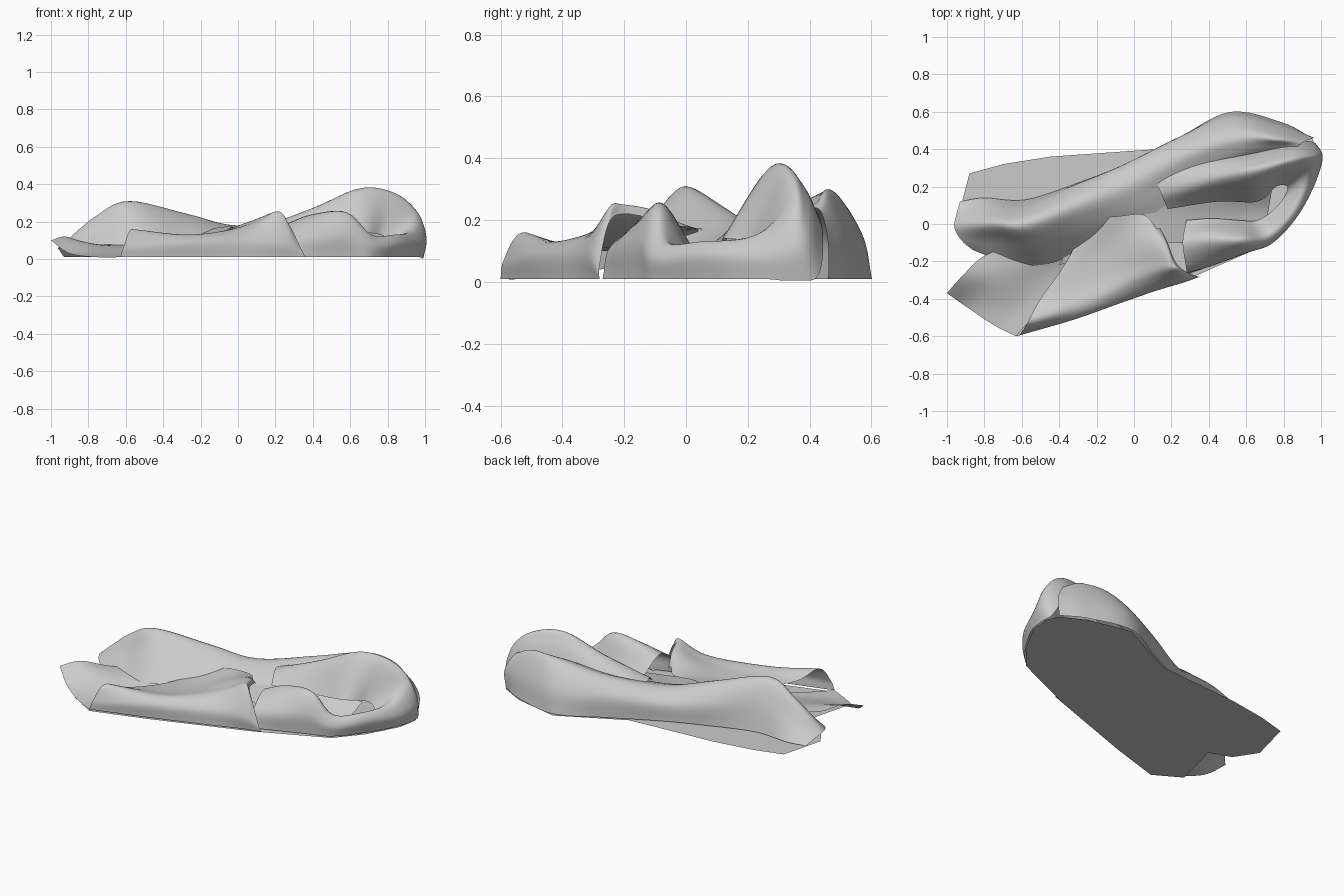
import bpy, bmesh, math
from mathutils import Vector


def curve_points(pts, steps):
    """Smooth path through a few control points."""
    p = [Vector(q) for q in pts]
    p = [p[0] * 2 - p[1]] + p + [p[-1] * 2 - p[-2]]
    out = []
    for i in range(1, len(p) - 2):
        a, b, c, d = p[i - 1:i + 3]
        for k in range(steps):
            t = k / steps
            out.append(0.5 * (2 * b + (c - a) * t + (2 * a - 5 * b + 4 * c - d) * t * t
                              + (3 * b - a - 3 * c + d) * t ** 3))
    return out + [p[-2]]


def cloth_fold(name, sections, steps=6):
    """Loft a smooth sheet through cross-sections."""
    rows = [curve_points(s, steps) for s in sections]
    cols = [curve_points(c, steps) for c in zip(*rows)]
    bm = bmesh.new()
    grid = [[bm.verts.new((v.x, v.y, max(v.z, 0.004))) for v in c] for c in cols]
    for a, b in zip(grid, grid[1:]):
        for i in range(len(a) - 1):
            bm.faces.new((a[i], a[i + 1], b[i + 1], b[i]))
    bmesh.ops.recalc_face_normals(bm, faces=bm.faces)
    if sum(f.normal.z for f in bm.faces) < 0:
        bmesh.ops.reverse_faces(bm, faces=bm.faces)
    return finish(name, bm)


def finish(name, bm):
    me = bpy.data.meshes.new(name)
    bm.to_mesh(me)
    bm.free()
    for f in me.polygons:
        f.use_smooth = True
    ob = bpy.data.objects.new(name, me)
    bpy.context.collection.objects.link(ob)
    return ob


# Flat layer lying on the ground
bm = bmesh.new()
outline = [(-.88, .27), (-.7, .32), (-.45, .36), (.12, .4), (.52, .6), (.8, .54), (.95, .46),
           (.99, .38), (.97, .25), (.86, .05), (.73, -.1), (.3, -.29), (-.3, -.5), (-.63, -.6),
           (-.8, -.5), (-.72, -.19), (-.86, -.14), (-.95, 0)]
bm.faces.new([bm.verts.new((x, y, 0)) for x, y in reversed(outline)])
bmesh.ops.triangulate(bm, faces=bm.faces)
finish("ground_layer", bm)

# Long ridge along the back
cloth_fold("back_ridge", [
    [(-.93, .12, .01), (-.95, .05, .04), (-.96, -.02, .06), (-.92, -.09, .05), (-.86, -.14, .03)],
    [(-.8, .14, .01), (-.79, .07, .12), (-.76, .0, .23), (-.74, -.09, .14), (-.72, -.19, .05)],
    [(-.58, .13, .01), (-.58, .08, .2), (-.58, 0, .31), (-.54, -.1, .22), (-.5, -.22, .07)],
    [(-.3, .22, .01), (-.31, .2, .15), (-.27, .12, .24), (-.26, 0, .19), (-.27, -.14, .08)],
    [(-.05, .32, .01), (-.07, .3, .12), (-.02, .22, .18), (.03, .12, .15), (.05, .02, .1)],
    [(.25, .47, .01), (.23, .45, .14), (.28, .38, .22), (.32, .3, .2), (.35, .22, .16)],
    [(.52, .6, .01), (.53, .57, .15), (.56, .48, .28), (.58, .4, .27), (.58, .32, .2)],
    [(.8, .54, .01), (.79, .52, .15), (.77, .46, .29), (.76, .42, .26), (.75, .36, .2)],
    [(.95, .46, .01), (.96, .46, .12), (.91, .44, .22), (.87, .41, .24), (.84, .37, .22)],
])

# Roll that runs beside the ridge, then loops round the right end to the front
cloth_fold("right_loop", [
    [(.1, .28, .14), (.12, .22, .17), (.15, .15, .17), (.18, .08, .12)],
    [(.4, .36, .18), (.4, .3, .25), (.42, .22, .27), (.45, .12, .12)],
    [(.66, .4, .2), (.66, .34, .33), (.66, .27, .37), (.66, .12, .14)],
    [(.86, .44, .18), (.87, .39, .29), (.84, .32, .34), (.76, .2, .13)],
    [(.98, .42, .01), (1, .38, .14), (.95, .33, .24), (.82, .2, .1)],
    [(.97, .25, .01), (.98, .25, .09), (.92, .22, .15), (.8, .14, .06)],
    [(.86, .05, .01), (.88, .05, .09), (.83, .05, .13), (.74, .07, .05)],
    [(.73, -.1, .01), (.74, -.1, .08), (.71, -.06, .13), (.66, .02, .05)],
    [(.6, -.15, .01), (.6, -.15, .14), (.58, -.08, .25), (.56, .02, .08)],
    [(.42, -.22, .01), (.42, -.21, .13), (.4, -.08, .24), (.42, .03, .1)],
    [(.28, -.27, .01), (.28, -.24, .12), (.26, -.1, .19), (.28, .02, .1)],
])

# Front fold turned inwards over the middle
cloth_fold("front_fold", [
    [(-.63, -.6, .01), (-.61, -.59, .07), (-.57, -.53, .16), (-.5, -.4, .11),
     (-.36, -.2, .1), (-.25, .03, .12)],
    [(-.3, -.5, .01), (-.3, -.5, .09), (-.26, -.43, .13), (-.2, -.3, .12),
     (-.15, -.13, .13), (-.1, .04, .17)],
    [(.05, -.38, .01), (.05, -.37, .1), (.05, -.29, .17), (.06, -.2, .19),
     (.06, -.1, .2), (.05, .05, .17)],
    [(.25, -.31, .01), (.26, -.31, .1), (.22, -.25, .24), (.19, -.2, .25),
     (.16, -.1, .23), (.12, -.02, .18)],
    [(.36, -.28, .01), (.34, -.28, .05), (.27, -.25, .19), (.22, -.2, .22),
     (.18, -.1, .2), (.14, -.02, .16)],
])

# Loose corner at the front left
cloth_fold("left_corner", [
    [(-1, -.37, .1), (-.9, -.44, .03), (-.75, -.54, .01), (-.63, -.6, .01)],
    [(-.92, -.28, .12), (-.78, -.34, .06), (-.62, -.42, .02), (-.5, -.45, .02)],
    [(-.8, -.17, .08), (-.6, -.22, .07), (-.45, -.25, .05), (-.35, -.28, .04)],
    [(-.6, -.1, .08), (-.35, -.1, .1), (-.2, -.1, .09), (-.1, -.1, .08)],
])

# Hollow between the folds
cloth_fold("middle_hollow", [
    [(-.4, -.22, .07), (-.3, -.05, .12), (-.25, .05, .17)],
    [(0, -.1, .1), (0, .06, .12), (0, .15, .15)],
    [(.3, -.1, .06), (.3, .05, .09), (.3, .17, .13)],
    [(.7, -.05, .03), (.72, .08, .05), (.74, .2, .12)],
])
